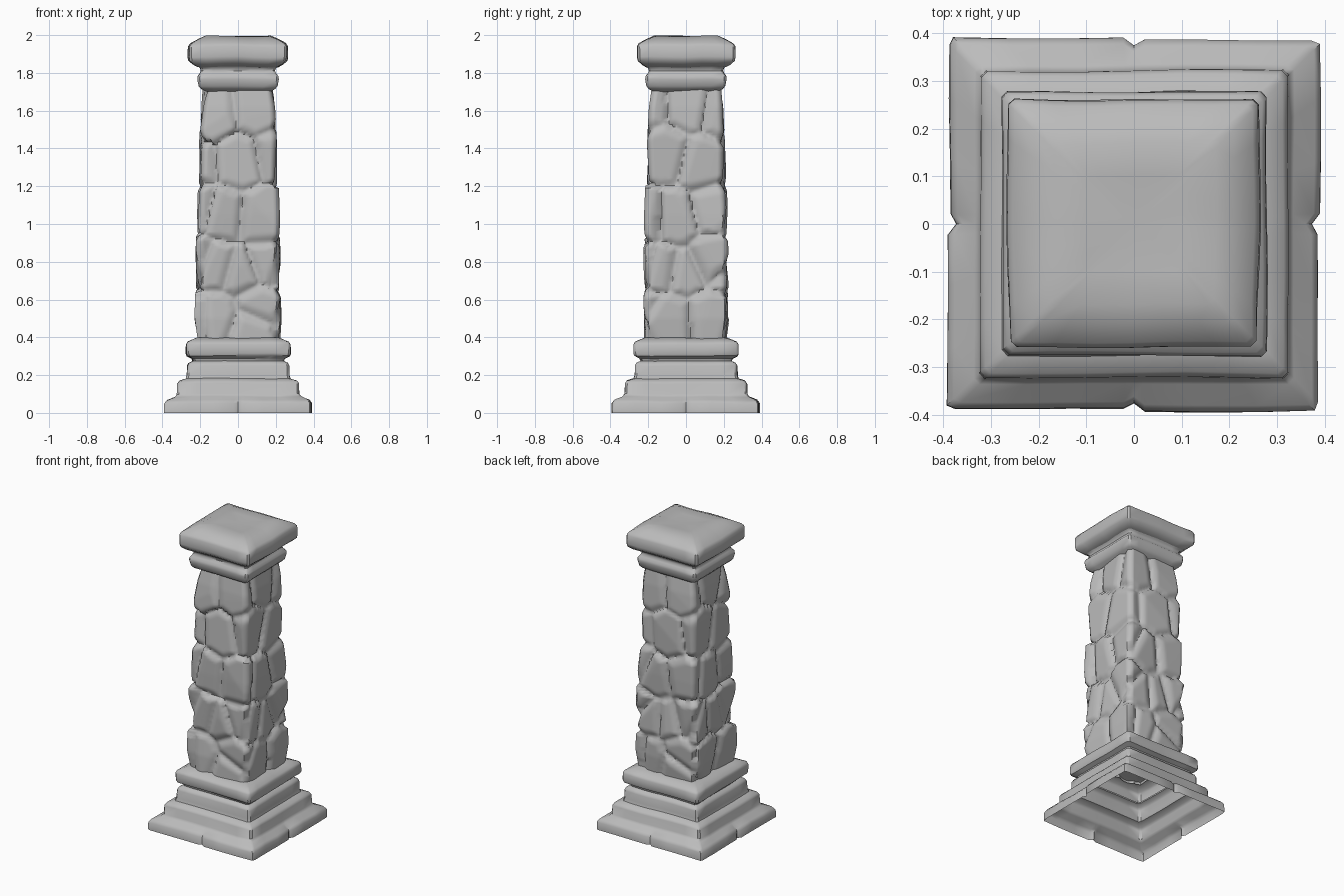
import bpy, math, random
from mathutils import Vector, noise

if "Cube" in bpy.data.objects:
    bpy.data.objects.remove(bpy.data.objects["Cube"])

random.seed(4)
stone = bpy.data.materials.new("weathered grey stone")
stone.diffuse_color = (0.5, 0.5, 0.5, 1)
stone.use_nodes = True
stone.node_tree.nodes["Principled BSDF"].inputs["Base Color"].default_value = stone.diffuse_color


def square_ring(half, chamfer, steps):
    """Points round a chamfered square as (x, y, u along the side)."""
    pts = []
    for k in range(4):
        c, s = ((1, 0), (0, 1), (-1, 0), (0, -1))[k]
        for u in steps:
            x, y = u * (half - chamfer), -half
            pts.append((x * c - y * s, x * s + y * c, u))
    return pts


def build(name, rings, cap_top=None, angle=40):
    """Skin equal rings of points; optionally close the top with a fan."""
    n = len(rings[0])
    verts = [p for r in rings for p in r]
    faces = [(i * n + j, i * n + (j + 1) % n, (i + 1) * n + (j + 1) % n, (i + 1) * n + j)
             for i in range(len(rings) - 1) for j in range(n)]
    if cap_top is not None:
        verts.append(cap_top)
        t = (len(rings) - 1) * n
        faces += [(t + j, t + (j + 1) % n, len(verts) - 1) for j in range(n)]
    me = bpy.data.meshes.new(name)
    me.from_pydata(verts, [], faces)
    me.materials.append(stone)
    ob = bpy.data.objects.new(name, me)
    bpy.context.collection.objects.link(ob)
    bpy.ops.object.select_all(action='DESELECT')
    ob.select_set(True)
    bpy.context.view_layer.objects.active = ob
    bpy.ops.object.shade_smooth_by_angle(angle=math.radians(angle))
    return ob


def moulding(name, profile, top, wear=0.006, chip_below=-1):
    """Worn square moulding from (half width, height) pairs."""
    steps = (-1, -0.7, -0.35, -0.06, 0, 0.06, 0.35, 0.7, 1)
    rings = []
    for half, z in profile:
        ring = []
        for x, y, u in square_ring(half, min(0.012, half * 0.1), steps):
            w = noise.noise(Vector((x * 4, y * 4, z * 5 + 3))) * wear
            if z < chip_below:
                w -= 0.012 if u == 0 else 0
                w += 0.003 if u > 0 else -0.002
            k = 1 + w / half
            dz = noise.noise(Vector((x * 5 + 9, y * 5, z * 3))) * wear if z > 0.03 else 0
            ring.append((x * k, y * k, min(2.0, z + dz)))
        rings.append(ring)
    return build(name, rings, top)


# Stepped plinth, hollow and open underneath
moulding("stepped_base", [
    (0.388, 0.0), (0.388, 0.05), (0.375, 0.068), (0.335, 0.085), (0.324, 0.10),
    (0.322, 0.155), (0.312, 0.17), (0.276, 0.182), (0.271, 0.20), (0.270, 0.25),
    (0.262, 0.265), (0.240, 0.275), (0.245, 0.288), (0.272, 0.302), (0.277, 0.315),
    (0.276, 0.362), (0.268, 0.376), (0.235, 0.39), (0.215, 0.398)],
    (0, 0, 0.398), chip_below=0.08)

# Neck collar and capital
moulding("neck_collar", [
    (0.17, 1.70), (0.195, 1.715), (0.208, 1.73), (0.215, 1.765), (0.214, 1.782),
    (0.203, 1.795), (0.196, 1.81), (0.20, 1.825), (0.212, 1.835)], None, wear=0.004)
moulding("capital", [
    (0.18, 1.828), (0.212, 1.832), (0.235, 1.845), (0.258, 1.865), (0.262, 1.885),
    (0.261, 1.94), (0.25, 1.956), (0.21, 1.978), (0.17, 1.995), (0.10, 1.992)],
    (0, 0, 1.986), wear=0.008)

# Stone centres (position along face, height), wrapping the shaft
front = [(-0.1, 0.52), (0.1, 0.58), (0.06, 0.45), (-0.13, 0.76), (0.03, 0.74),
         (0.15, 0.80), (-0.09, 1.04), (0.13, 1.03), (0.0, 1.34), (-0.14, 1.60), (0.1, 1.62)]
side = [(-0.08, 0.52), (0.13, 0.52), (-0.14, 0.78), (0.0, 0.75), (0.14, 0.80),
        (-0.06, 1.04), (0.15, 1.05), (-0.12, 1.38), (0.1, 1.34), (0.0, 1.64)]
seeds = []
for face, (c, s) in zip((front, side, front, side), ((1, 0), (0, 1), (-1, 0), (0, -1))):
    for u, z in face:
        r = 0.2
        jz = random.uniform(-0.025, 0.025)
        seeds.append((Vector((u * c + r * s, u * s - r * c, z + jz)),
                      Vector([random.uniform(-0.10, 0.10) for _ in range(3)]),
                      random.uniform(-0.005, 0.006)))

# Rubble shaft: flat tilted stones parted by shallow joints
widths = [(0.38, 0.217), (0.50, 0.224), (0.64, 0.219), (0.85, 0.217),
          (1.05, 0.215), (1.2, 0.209), (1.45, 0.198), (1.62, 0.190), (1.73, 0.178)]


def shaft_half(z):
    for (z0, a), (z1, b) in zip(widths, widths[1:]):
        if z <= z1:
            return a + (b - a) * (z - z0) / (z1 - z0)
    return widths[-1][1]


steps = [-1 + 2 * i / 30 for i in range(31)]
rings = []
for i in range(101):
    z = 0.38 + 1.35 * i / 100
    half = shaft_half(z)
    ring = []
    for x, y, u in square_ring(half, 0.022, steps):
        p = Vector((x, y, z))
        near = sorted(((p - s[0]).length, n) for n, s in enumerate(seeds))[:2]
        (d1, a), (d2, b) = near
        pos, tilt, lift = seeds[a]
        gap = (d2 * d2 - d1 * d1) / (2 * (seeds[b][0] - pos).length)
        joint = max(0, 1 - gap / 0.045)
        push = lift + tilt.dot(p - pos) - 0.020 * joint ** 1.4
        push = max(-0.028, min(0.007, push))
        k = 1 + push / half
        ring.append((x * k, y * k, z))
    rings.append(ring)
build("rubble_shaft", rings, angle=60)
